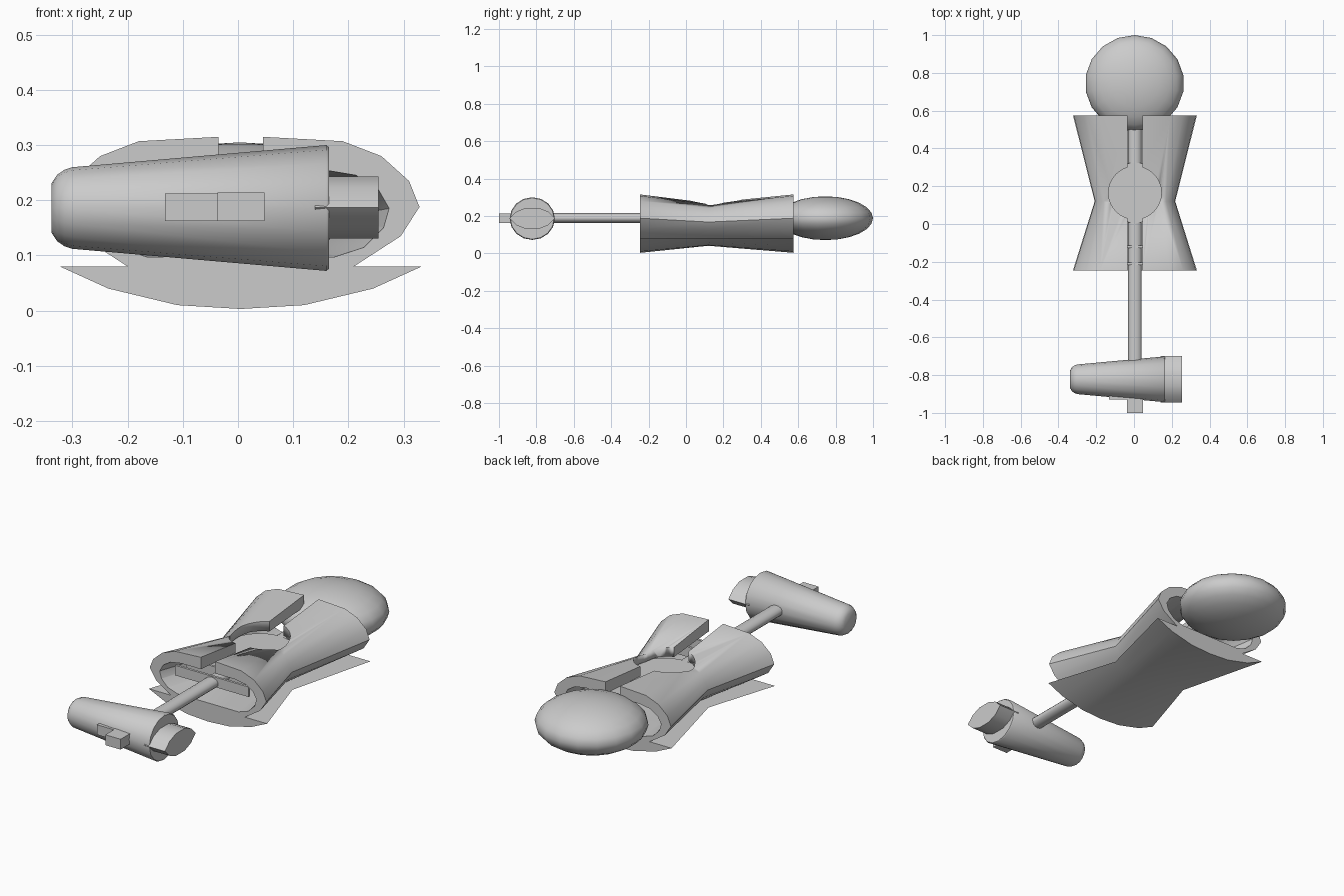
import bpy, bmesh, math

if "Cube" in bpy.data.objects:
    bpy.data.objects.remove(bpy.data.objects["Cube"])

grey = bpy.data.materials.new("plain grey")
grey.diffuse_color = (0.6, 0.6, 0.6, 1)
grey.use_nodes = True
grey.node_tree.nodes["Principled BSDF"].inputs["Base Color"].default_value = grey.diffuse_color
CX = 0.005


def finish(name, bm, smooth=35):
    bmesh.ops.recalc_face_normals(bm, faces=bm.faces)
    me = bpy.data.meshes.new(name)
    bm.to_mesh(me)
    bm.free()
    ob = bpy.data.objects.new(name, me)
    bpy.context.collection.objects.link(ob)
    me.materials.append(grey)
    if smooth:
        bpy.ops.object.select_all(action='DESELECT')
        bpy.context.view_layer.objects.active = ob
        ob.select_set(True)
        bpy.ops.object.shade_smooth_by_angle(angle=math.radians(smooth))
    return ob


def loft(name, rings, smooth=35):
    bm = bmesh.new()
    vs = [[bm.verts.new(p) for p in r] for r in rings]
    n = len(vs[0])
    for a, b in zip(vs, vs[1:]):
        for i in range(n):
            bm.faces.new((a[i], a[(i + 1) % n], b[(i + 1) % n], b[i]))
    bm.faces.new(vs[0])
    bm.faces.new(vs[-1][::-1])
    return finish(name, bm, smooth)


def box(name, x0, x1, y0, y1, z0, z1):
    return loft(name, [[(x0, y, z0), (x1, y, z0), (x1, y, z1), (x0, y, z1)]
                       for y in (y0, y1)], 0)


def disc(name, x, y, r, z0, z1, n=32):
    return loft(name, [[(x + r * math.cos(2 * math.pi * i / n),
                         y + r * math.sin(2 * math.pi * i / n), z)
                        for i in range(n)] for z in (z0, z1)])


def waisted(name, half, stations, base):
    """Mirror a half profile in x and loft it; stations = (y, x scale, z scale)."""
    prof = half + [(-x, z) for x, z in reversed(half) if x > 0]
    return loft(name, [[(CX + x * sx, y, base + (z - base) * sz) for x, z in prof]
                       for y, sx, sz in stations])


def cut(ob, cutter):
    m = ob.modifiers.new("cut", 'BOOLEAN')
    m.operation, m.solver, m.object = 'DIFFERENCE', 'EXACT', cutter
    bpy.ops.object.select_all(action='DESELECT')
    bpy.context.view_layer.objects.active = ob
    ob.select_set(True)
    bpy.ops.object.modifier_apply(modifier=m.name)
    bpy.data.objects.remove(cutter)


# hollow waisted body with keyhole slot along the top
body = waisted("body_shell",
               [(0.205, 0.08), (0.29, 0.135), (0.324, 0.188), (0.305, 0.235),
                (0.255, 0.28), (0.185, 0.307), (0.04, 0.315)],
               [(-0.245, 1, 1), (0.12, 0.65, 0.81), (0.575, 1, 1)], 0.08)
cut(body, waisted("cavity_cutter",
                  [(0.17, 0.097), (0.225, 0.115), (0.26, 0.15), (0.27, 0.185),
                   (0.25, 0.22), (0.21, 0.245), (0.15, 0.255)],
                  [(-0.26, 1.01, 1.01), (0.12, 0.65, 0.81), (0.59, 1.01, 1.01)], 0.097))
cut(body, box("slot_cutter", CX - 0.04, CX + 0.04, -0.3, 0.62, 0.2, 0.4))
cut(body, disc("hole_cutter", CX, 0.165, 0.14, 0.2, 0.4))

# curved under plate
waisted("under_plate",
        [(0, 0.003), (0.115, 0.01), (0.24, 0.04), (0.328, 0.08)],
        [(-0.245, 1, 1), (0.12, 0.65, 0.51), (0.575, 1, 1)], 0.08)

# inner disc and cross bars under the slot
disc("inner_disc", CX, 0.165, 0.16, 0.165, 0.215)
for y in (-0.12, -0.21):
    box("cross_bar", -0.2, 0.21, y - 0.006, y + 0.006, 0.17, 0.22)

# rounded ball at the back
bm = bmesh.new()
bmesh.ops.create_uvsphere(bm, u_segments=18, v_segments=12, radius=1)
for v in bm.verts:
    x, y, z = v.co
    v.co = (0.003 + 0.262 * x, 0.745 + 0.255 * y, 0.188 + 0.117 * z)
finish("ball", bm, 60)

# rod from the ball through the body to the hammer
def oval(y, rx, rz, n=16):
    return [(CX + rx * math.cos(2 * math.pi * i / n), y,
             0.189 + rz * math.sin(2 * math.pi * i / n)) for i in range(n)]


loft("rod", [oval(-0.8, 0.036, 0.026), oval(0.55, 0.036, 0.026)])

# tapered hammer head, rounded at the narrow end
def head_ring(x, ry, rz, n=16):
    return [(x, -0.822 + ry * math.cos(2 * math.pi * i / n),
             0.186 + rz * math.sin(2 * math.pi * i / n)) for i in range(n)]


loft("hammer_head", [head_ring(x, r * 1.06, r) for x, r in
                     [(-0.338, 0.045), (-0.328, 0.06), (-0.315, 0.069),
                      (-0.3, 0.074), (0.16, 0.114), (0.165, 0.11)]], 50)

# lens shaped striking end
lens = [(-0.122, 0), (-0.085, 0.036), (-0.035, 0.056), (0.035, 0.056), (0.085, 0.036),
        (0.122, 0), (0.085, -0.036), (0.035, -0.056), (-0.035, -0.056), (-0.085, -0.036)]
loft("striking_end", [[(x, -0.822 + y, 0.187 + z) for y, z in lens]
                      for x in (0.14, 0.255)])

# stub and side plate on the front of the head
box("front_stub", -0.037, 0.048, -1.0, -0.85, 0.162, 0.214)
box("side_plate", -0.132, -0.037, -0.93, -0.85, 0.162, 0.212)
